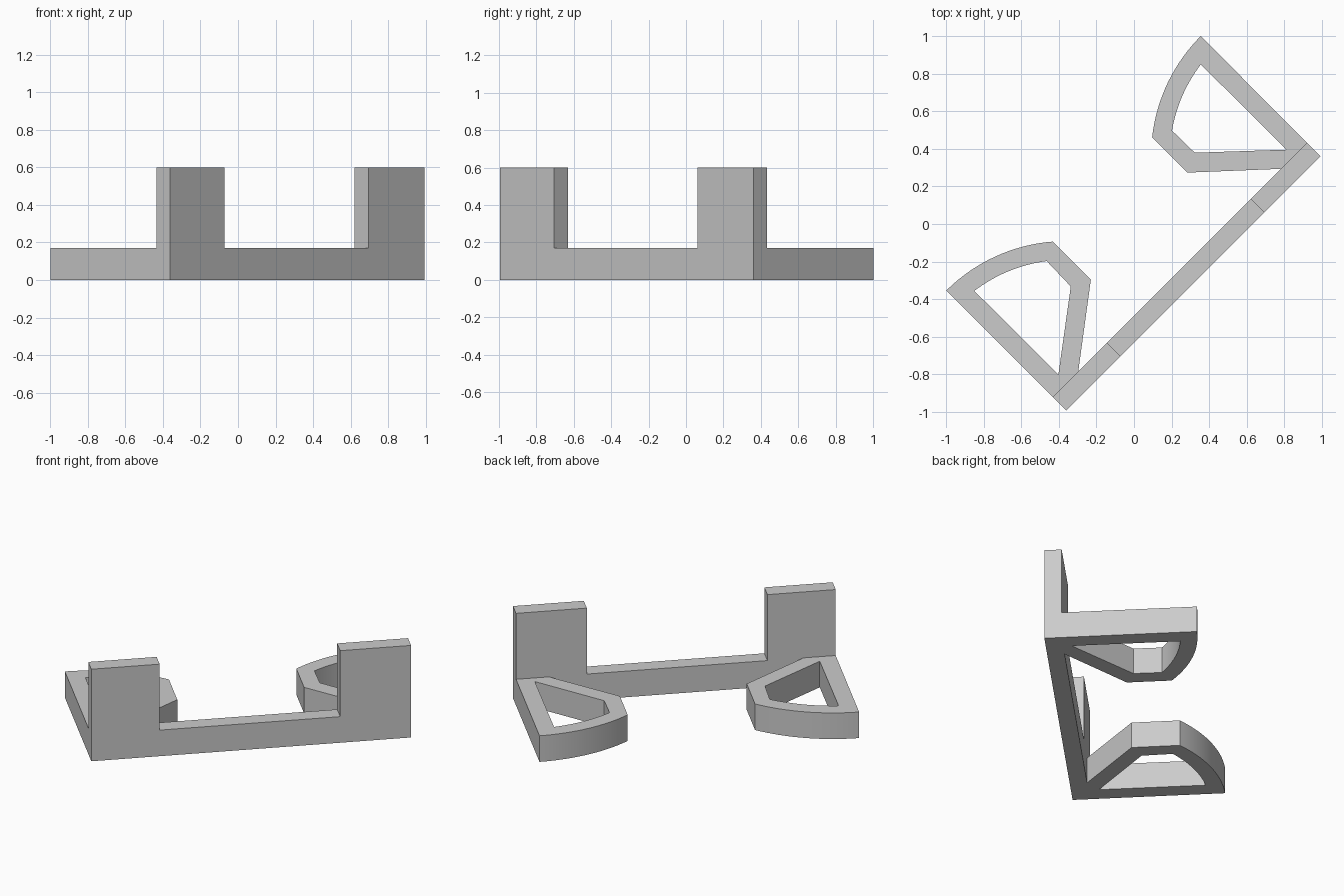
import bpy, bmesh, math
from mathutils import Vector, Matrix

cube = bpy.data.objects.get("Cube")
if cube:
    bpy.data.objects.remove(cube, do_unlink=True)

# Single plain grey
GREY = (0.6, 0.6, 0.6, 1.0)
grey = bpy.data.materials.new("light grey")
grey.use_nodes = True
grey.diffuse_color = GREY
grey.node_tree.nodes["Principled BSDF"].inputs["Base Color"].default_value = GREY

BASE_H, TOWER_H = 0.17, 0.60
HALF, FRONT, BACK = 0.959, -0.448, -0.345


def extrude_outline(name, loops, depth, matrix=None):
    """Fill closed outlines (later loops are holes) and extrude them."""
    bm = bmesh.new()
    edges = []
    for loop in loops:
        verts = [bm.verts.new(p) for p in loop]
        edges += [bm.edges.new((a, b)) for a, b in zip(verts, verts[1:] + verts[:1])]
    bmesh.ops.triangle_fill(bm, edges=edges, use_beauty=True)
    cap = bmesh.ops.extrude_face_region(bm, geom=bm.faces[:])
    moved = [v for v in cap["geom"] if isinstance(v, bmesh.types.BMVert)]
    bmesh.ops.translate(bm, verts=moved, vec=depth)
    bmesh.ops.recalc_face_normals(bm, faces=bm.faces[:])
    mesh = bpy.data.meshes.new(name)
    if matrix:
        bm.transform(matrix)
    bm.to_mesh(mesh)
    bm.free()
    mesh.materials.append(grey)
    obj = bpy.data.objects.new(name, mesh)
    bpy.context.collection.objects.link(obj)
    bpy.ops.object.select_all(action="DESELECT")
    obj.select_set(True)
    bpy.context.view_layer.objects.active = obj
    bpy.ops.object.shade_smooth_by_angle(angle=math.radians(25))
    return obj


def arc(centre, start, end, radius, steps=16):
    """Points about centre, sweeping between the directions of two points."""
    c = Vector(centre)
    a, b = (math.atan2(p[1] - c.y, p[0] - c.x) for p in (start, end))
    return [(c.x + radius * math.cos(a + (b - a) * i / steps),
             c.y + radius * math.sin(a + (b - a) * i / steps), 0)
            for i in range(steps + 1)]


# Front bar with an upright tower at each end, turned on the diagonal
profile = [(-HALF, 0), (HALF, 0), (HALF, TOWER_H), (0.534, TOWER_H),
           (0.534, BASE_H), (-0.549, BASE_H), (-0.549, TOWER_H), (-HALF, TOWER_H)]
extrude_outline("front_bar", [[(u, FRONT, z) for u, z in profile]],
                Vector((0, BACK - FRONT, 0)), Matrix.Rotation(math.radians(45), 4, "Z"))


# Flat open feet: straight outer side, curved back, bent inner side
def foot(name, centre, hinge, tip, bend, knee, heel, inner_tip, inner_bend, inner_knee, inner_heel):
    outer = [(*hinge, 0)] + arc(centre, tip, bend, 0.905) + [(*knee, 0), (*heel, 0)]
    inner = arc(centre, inner_tip, inner_bend, 0.805) + [(*inner_knee, 0), (*inner_heel, 0)]
    extrude_outline(name, [outer, inner], Vector((0, 0, BASE_H)))


foot("right_foot", (-0.362, -0.996), (-0.434, -0.922), (-1.0, -0.355),
     (-0.432, -0.095), (-0.23, -0.297), (-0.297, -0.785),
     (-0.85, -0.358), (-0.465, -0.2), (-0.337, -0.333), (-0.403, -0.802))
foot("left_foot", (0.996, 0.362), (0.922, 0.434), (0.357, 1.0),
     (0.093, 0.463), (0.285, 0.274), (0.782, 0.294),
     (0.357, 0.85), (0.202, 0.498), (0.324, 0.38), (0.813, 0.396))
